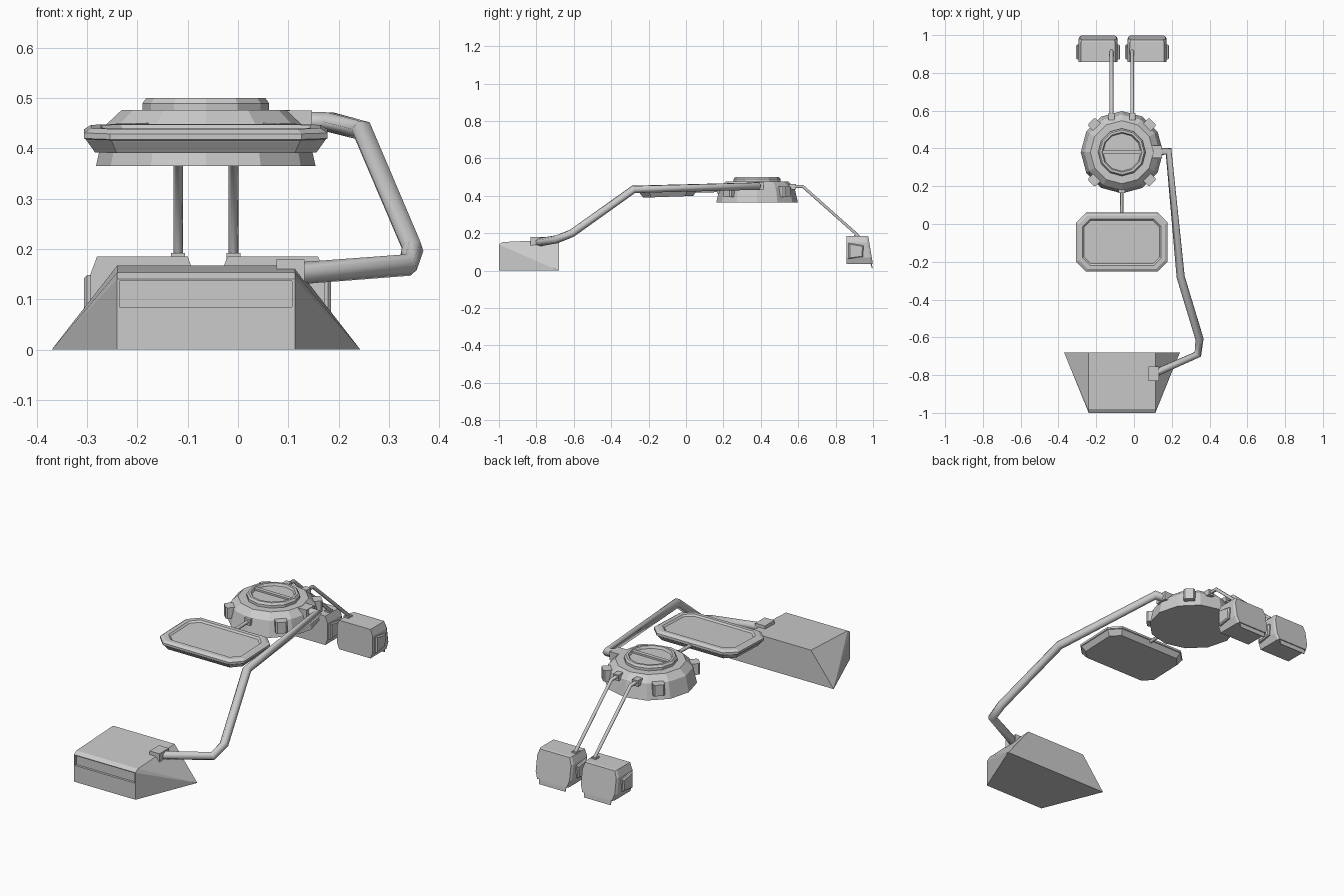
import bpy, bmesh, math
from mathutils import Vector, Matrix

if "Cube" in bpy.data.objects:
    bpy.data.objects.remove(bpy.data.objects["Cube"])

CX, CY = -0.064, 0.38      # hub centre


def finish(name, bm):
    bmesh.ops.recalc_face_normals(bm, faces=bm.faces)
    me = bpy.data.meshes.new(name)
    bm.to_mesh(me)
    bm.free()
    ob = bpy.data.objects.new(name, me)
    bpy.context.collection.objects.link(ob)
    return ob


def loft_bm(rings):
    """Skin closed rings of equal length, capped at both ends."""
    bm = bmesh.new()
    vs = [[bm.verts.new(p) for p in r] for r in rings]
    n = len(rings[0])
    for a, b in zip(vs, vs[1:]):
        for i in range(n):
            j = (i + 1) % n
            bm.faces.new((a[i], a[j], b[j], b[i]))
    bm.faces.new(vs[0])
    bm.faces.new(vs[-1])
    return bm


def loft(name, rings):
    return finish(name, loft_bm(rings))


def box(name, lo, hi):
    return loft(name, [[(lo[0], lo[1], z), (hi[0], lo[1], z), (hi[0], hi[1], z), (lo[0], hi[1], z)]
                       for z in (lo[2], hi[2])])


def lathe(name, profile, n=12):
    return loft(name, [[(CX + r * math.cos(k * 2 * math.pi / n), CY + r * math.sin(k * 2 * math.pi / n), z)
                        for k in range(n)] for r, z in profile])


def octagon(hx, hy, cx, cy):
    """Rectangle outline with clipped corners."""
    return [(-hx + cx, -hy), (hx - cx, -hy), (hx, -hy + cy), (hx, hy - cy),
            (hx - cx, hy), (-hx + cx, hy), (-hx, hy - cy), (-hx, -hy + cy)]


def tube(name, pts, r, res=1):
    cu = bpy.data.curves.new(name, 'CURVE')
    cu.dimensions = '3D'
    cu.bevel_depth, cu.bevel_resolution, cu.use_fill_caps = r, res, True
    sp = cu.splines.new('POLY')
    sp.points.add(len(pts) - 1)
    for p, co in zip(sp.points, pts):
        p.co = (*co, 1)
    ob = bpy.data.objects.new(name, cu)
    bpy.context.collection.objects.link(ob)
    bpy.ops.object.select_all(action='DESELECT')
    ob.select_set(True)
    bpy.context.view_layer.objects.active = ob
    bpy.ops.object.convert(target='MESH')


# Scoop: wedge block flaring out at the rear bottom corners
L, R = -0.24, 0.113
bm = bmesh.new()
side = {}
for s, x, xb in ((0, L, -0.37), (1, R, 0.243)):
    side[s] = [bm.verts.new(p) for p in ((x, -1, 0), (x, -1, 0.14), (x, -0.98, 0.153),
                                         (x, -0.68, 0.167), (xb, -0.68, 0))]
    a, b, c, d, e = side[s]
    for f in ((a, b, e), (b, c, e), (c, d, e)):
        bm.faces.new(f)
for i in range(5):
    j = (i + 1) % 5
    bm.faces.new((side[0][i], side[0][j], side[1][j], side[1][i]))
scoop = finish("scoop", bm)

# Recessed strip along the scoop front
cut = box("strip_cutter", (-0.235, -1.05, 0.085), (0.107, -0.988, 0.136))
cut.hide_render = True
cut.hide_viewport = True
mod = scoop.modifiers.new("strip", 'BOOLEAN')
mod.object, mod.solver = cut, 'EXACT'

# Hub: twelve-sided drum with a stepped top
lathe("hub_body", [(0.218, 0.365), (0.2, 0.445), (0.167, 0.476)])
lathe("hub_cap", [(0.126, 0.474), (0.126, 0.489), (0.118, 0.5), (0.106, 0.5), (0.1, 0.488)])
box("hub_cap_bar", (CX - 0.104, CY - 0.01, 0.485), (CX + 0.104, CY + 0.01, 0.497))

# Four lugs around the hub on the diagonals
for i in range(4):
    ob = loft(f"hub_lug_{i}", [[(x, y * w, z) for y, z in
              ((-0.028, 0.393), (0.028, 0.393), (0.028, 0.45), (-0.028, 0.45))]
              for x, w in ((0.18, 1), (0.223, 1), (0.231, 0.75))])
    ob.data.transform(Matrix.Translation((CX, CY, 0)) @ Matrix.Rotation(math.radians(45 + 90 * i), 4, 'Z'))

# Panel: clipped rectangle with raised rim and sunken face, tilted slightly
px, py = 0.242, 0.156
layers = [(0.022, -0.026), (0.005, -0.002), (0.004, 0), (0, 0.002), (0, 0.013),
          (0.014, 0.022), (0.034, 0.022), (0.042, 0.014)]
panel = loft("panel", [[(x, y, z) for x, y in octagon(px - d, py - d, 0.052 - d * 0.4, 0.052 - d * 0.4)]
                       for d, z in layers])
panel.data.transform(Matrix.Translation((CX, -0.096, 0.421)) @ Matrix.Rotation(math.radians(2), 4, 'X'))
tube("panel_rod", [(CX, 0.04, 0.425), (CX, 0.2, 0.428)], 0.009)
box("panel_rod_socket", (CX - 0.017, 0.165, 0.412), (CX + 0.017, 0.2, 0.444))

# Arm from hub to scoop
tube("arm", [(0.1, 0.38, 0.455), (0.183, 0.385, 0.452), (0.247, -0.28, 0.435), (0.347, -0.61, 0.2),
             (0.338, -0.69, 0.168), (0.1, -0.795, 0.15)], 0.022)
box("arm_hub_bracket", (0.085, 0.35, 0.43), (0.147, 0.415, 0.475))
box("arm_scoop_bracket", (0.076, -0.832, 0.135), (0.132, -0.755, 0.179))

# Rear pods: tapered boxes with a slatted rear opening, side caps and a support rod
for n, c, rx in (("left", -0.19, -0.119), ("right", 0.069, -0.009)):
    zc, hz = 0.11, 0.075
    sec = octagon(0.103, hz, 0.013, 0.035)
    back = lambda z: 0.987 - 0.012 * z / hz
    bm = loft_bm([[(c + x, 0.857, zc + z) for x, z in sec],
                  [(c + x, back(z) - 0.012, zc + z) for x, z in sec],
                  [(c + x * 0.94, back(z), zc + z * 0.97) for x, z in sec]])
    bmesh.ops.recalc_face_normals(bm, faces=bm.faces)
    rear = max(bm.faces, key=lambda f: f.calc_center_median().y)
    bmesh.ops.inset_region(bm, faces=[rear], thickness=0.014, depth=0)
    bmesh.ops.inset_region(bm, faces=[rear], thickness=0.003, depth=-0.025)
    finish(f"pod_{n}", bm)
    for k in range(4):
        z = (k - 1.5) * 0.028
        y = back(z)
        loft(f"pod_{n}_slat_{k}", [[(c + sx * 0.082, y + dy, zc + z + dz) for dy, dz in
             ((-0.03, 0.008), (-0.005, -0.006), (-0.005, -0.001), (-0.03, 0.013))] for sx in (-1, 1)])
    for s in (-1, 1):
        cap = [(0.87, 0.148), (0.95, 0.134), (0.945, 0.072), (0.87, 0.062)]
        loft(f"pod_{n}_cap_{s}", [[(c + s * d, 0.91 + (y - 0.91) * k, 0.105 + (z - 0.105) * k)
             for y, z in cap] for d, k in ((0.095, 1), (0.11, 1), (0.116, 0.85))])
    tube(f"pod_{n}_rod", [(rx, 0.53, 0.45), (rx, 0.625, 0.45), (rx, 0.915, 0.192), (rx, 0.915, 0.17)], 0.0095)
    box(f"pod_{n}_rod_foot", (rx - 0.014, 0.897, 0.18), (rx + 0.014, 0.928, 0.192))
    box(f"pod_{n}_rod_socket", (rx - 0.016, 0.55, 0.433), (rx + 0.016, 0.587, 0.464))
